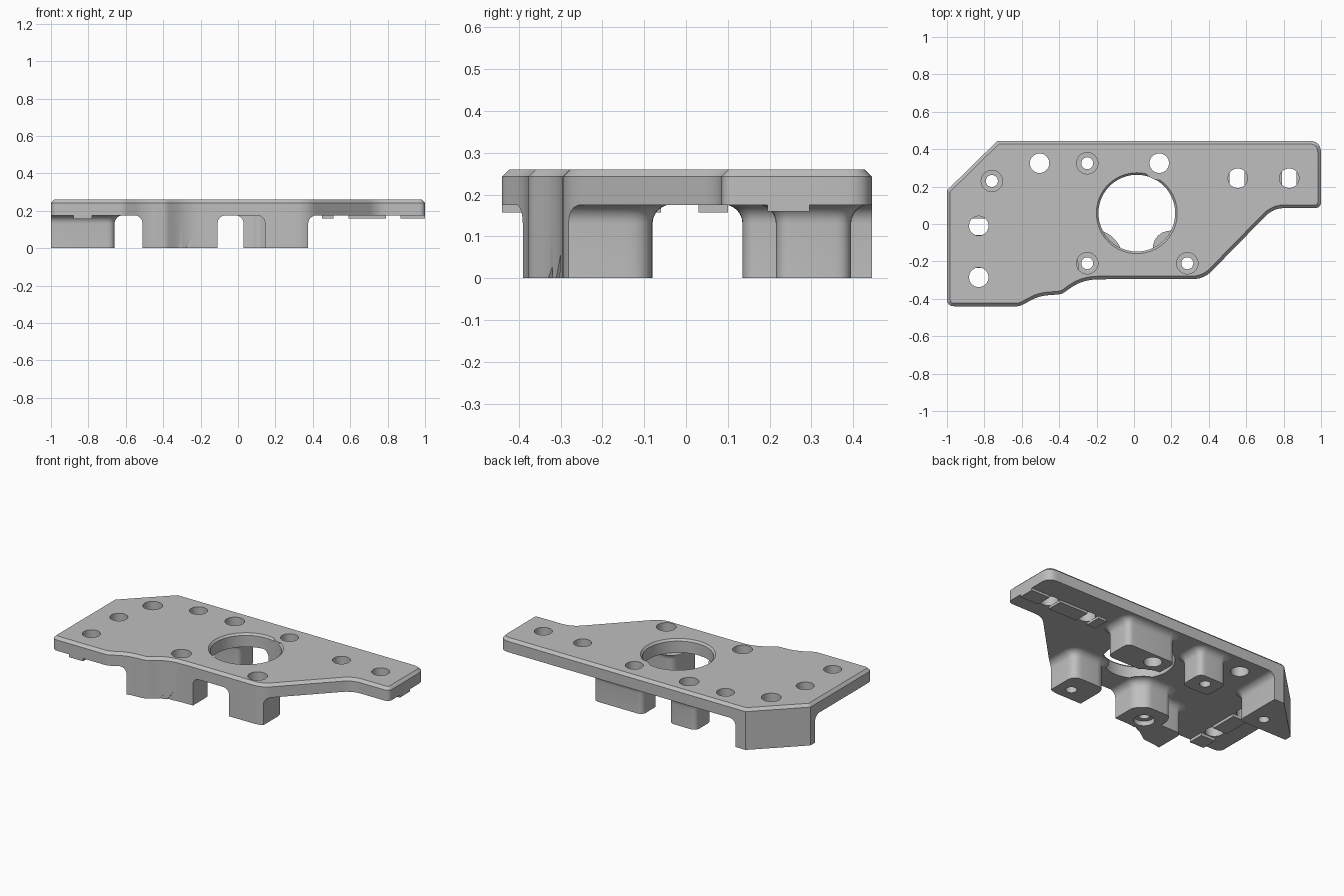
import bpy, bmesh, math
from mathutils import Vector

cube = bpy.data.objects.get("Cube")
if cube:
    bpy.data.objects.remove(cube, do_unlink=True)

grey = bpy.data.materials.new("light_grey")
grey.use_nodes = True
grey.diffuse_color = (0.52, 0.52, 0.52, 1)
grey.node_tree.nodes["Principled BSDF"].inputs["Base Color"].default_value = grey.diffuse_color


def rounded(corners, steps=6):
    """Counter-clockwise corners (x, y, trim), each trim replaced by a curve."""
    out = []
    for i, (x, y, t) in enumerate(corners):
        p = Vector((x, y))
        if t == 0:
            out.append(p)
            continue
        a = Vector(corners[i - 1][:2]) - p
        b = Vector(corners[(i + 1) % len(corners)][:2]) - p
        a, b = p + a.normalized() * t, p + b.normalized() * t
        for s in range(steps + 1):
            u = s / steps
            out.append(a * (1 - u) ** 2 + p * 2 * u * (1 - u) + b * u * u)
    return out


def circle(x, y, r, sides=48):
    angles = [math.tau * i / sides for i in range(sides)]
    return [Vector((x + r * math.cos(a), y + r * math.sin(a))) for a in angles]


def offset(points, d):
    out = []
    for i, p in enumerate(points):
        e1 = (p - points[i - 1]).normalized()
        e2 = (points[(i + 1) % len(points)] - p).normalized()
        n1, n2 = Vector((e1.y, -e1.x)), Vector((e2.y, -e2.x))
        out.append(p + (n1 + n2) * d / (1 + n1.dot(n2)))
    return out


def loft(name, points, levels):
    """Solid from a flat shape, with levels of (height, outward offset)."""
    bm = bmesh.new()
    rings = [[bm.verts.new((p.x, p.y, z)) for p in offset(points, d)] for z, d in levels]
    n = len(points)
    for low, high in zip(rings, rings[1:]):
        for i in range(n):
            j = (i + 1) % n
            bm.faces.new((low[i], low[j], high[j], high[i]))
    bm.faces.new(rings[0][::-1])
    bm.faces.new(rings[-1])
    mesh = bpy.data.meshes.new(name)
    bm.to_mesh(mesh)
    bm.free()
    mesh.materials.append(grey)
    obj = bpy.data.objects.new(name, mesh)
    bpy.context.collection.objects.link(obj)
    return obj


def box(name, x0, x1, y0, y1, z0, z1):
    return loft(name, rounded([(x0, y0, 0), (x1, y0, 0), (x1, y1, 0), (x0, y1, 0)]),
                [(z0, 0), (z1, 0)])


def combine(target, tool, operation="DIFFERENCE"):
    mod = target.modifiers.new(operation, "BOOLEAN")
    mod.object, mod.operation, mod.solver = tool, operation, "EXACT"
    bpy.context.view_layer.objects.active = target
    bpy.ops.object.modifier_apply(modifier=mod.name)
    bpy.data.objects.remove(tool, do_unlink=True)


# Plate with a chamfered top edge
outline = rounded([
    (-1, -0.44, 0.04), (-0.61, -0.44, 0.02), (-0.51, -0.385, 0.05),
    (-0.385, -0.375, 0.02), (-0.28, -0.298, 0.08), (-0.13, -0.295, 0.03),
    (0.373, -0.295, 0.06), (0.745, 0.085, 0.06), (1, 0.085, 0.035),
    (1, 0.445, 0.065), (-0.73, 0.445, 0), (-1, 0.18, 0)])
plate = loft("mounting_plate", outline, [(0.175, 0), (0.243, 0), (0.26, -0.017)])
parts = {"plate": plate}


def trim(part):
    combine(part, loft("trim", outline, [(-0.1, 0), (0.3, 0)]), "INTERSECT")


# Legs that flare smoothly into the underside
R = 0.045
flare = [(0, 0)]
for k in range(7):
    a = math.pi / 2 * k / 6
    flare.append((0.131 + R * math.sin(a), R * (1 - math.cos(a))))
legs = {
    "corner_leg": [(-1.2, 0.135, 0), (-0.66, 0.135, 0.04), (-0.66, 0.7, 0), (-1.2, 0.7, 0)],
    "wide_back_leg": [(0.03, 0.215, 0.04), (0.375, 0.215, 0.04),
                      (0.375, 0.395, 0.04), (0.03, 0.395, 0.04)],
    "small_back_leg": [(-0.345, 0.235, 0.04), (-0.155, 0.235, 0.04),
                       (-0.155, 0.395, 0.04), (-0.345, 0.395, 0.04)],
    "front_left_leg": [(0.145, -0.6, 0), (0.375, -0.6, 0),
                       (0.375, -0.08, 0.06), (0.145, -0.08, 0.06)],
    "front_right_leg": [(-0.36, -0.6, 0), (-0.11, -0.6, 0), (-0.11, -0.14, 0.03),
                        (-0.17, -0.08, 0.03), (-0.33, -0.08, 0.03), (-0.36, -0.14, 0.03)],
    "front_right_spur": [(-0.51, -0.6, 0), (-0.34, -0.6, 0),
                         (-0.34, -0.19, 0.04), (-0.51, -0.19, 0.04)],
}
for name, corners in legs.items():
    parts[name] = loft(name, rounded(corners), flare)
    trim(parts[name])

# Low locating rails under both ends
for y0, y1 in [(-0.6, -0.34), (-0.235, -0.06), (0.03, 0.1)]:
    rail = box("end_rail", -0.88, -0.78, y0, y1, 0.157, 0.176)
    trim(rail)
    parts[f"end_rail {y0}"] = rail
for x0, x1 in [(0.45, 0.51), (0.59, 0.79), (0.87, 1.2)]:
    rail = box("side_rail", x0, x1, 0.195, 0.295, 0.16, 0.176)
    trim(rail)
    parts[f"side_rail {x0}"] = rail

# Large bore, keeping the round wall of the neighbouring hole
for part in (plate, parts["wide_back_leg"]):
    bore = loft("bore", circle(0.015, 0.058, 0.205, 96),
                [(-0.1, 0), (0.248, 0), (0.262, 0.013), (0.4, 0.013)])
    combine(bore, loft("wall", circle(0.135, 0.325, 0.09), [(-0.3, 0), (0.6, 0)]))
    combine(part, bore)

# Plain through holes
for x, y in [(-0.505, 0.325), (0.135, 0.325), (0.555, 0.245), (0.83, 0.245),
             (-0.83, -0.01), (-0.83, -0.285)]:
    combine(plate, loft("hole", circle(x, y, 0.052), [(-0.1, 0), (0.4, 0)]))
combine(parts["wide_back_leg"],
        loft("hole", circle(0.135, 0.325, 0.052), [(-0.1, 0), (0.4, 0)]))

# Counterbored screw holes through plate and legs
for name, x, y in [("corner_leg", -0.76, 0.23), ("small_back_leg", -0.25, 0.325),
                   ("front_right_leg", -0.25, -0.21), ("front_left_leg", 0.285, -0.21)]:
    for part in (plate, parts[name]):
        combine(part, loft("screw_hole", circle(x, y, 0.032),
                           [(-0.1, 0), (0.1, 0), (0.101, 0.025), (0.4, 0.025)]))
combine(parts["front_right_leg"],
        loft("recess", circle(-0.25, -0.21, 0.06), [(-0.1, 0), (0.03, 0)]))

# Two slanted grooves low on the front leg
for x, y in [(-0.32, -0.32), (-0.28, -0.3)]:
    groove = box("groove", x, x + 0.022, -0.5, y, -0.03, 0.06)
    for v in groove.data.vertices:
        v.co.x += v.co.z * 0.7
    combine(parts["front_right_leg"], groove)

# Soft curves, sharp edges
bpy.ops.object.select_all(action="DESELECT")
for part in parts.values():
    part.select_set(True)
bpy.context.view_layer.objects.active = plate
bpy.ops.object.shade_smooth_by_angle(angle=math.radians(30))
